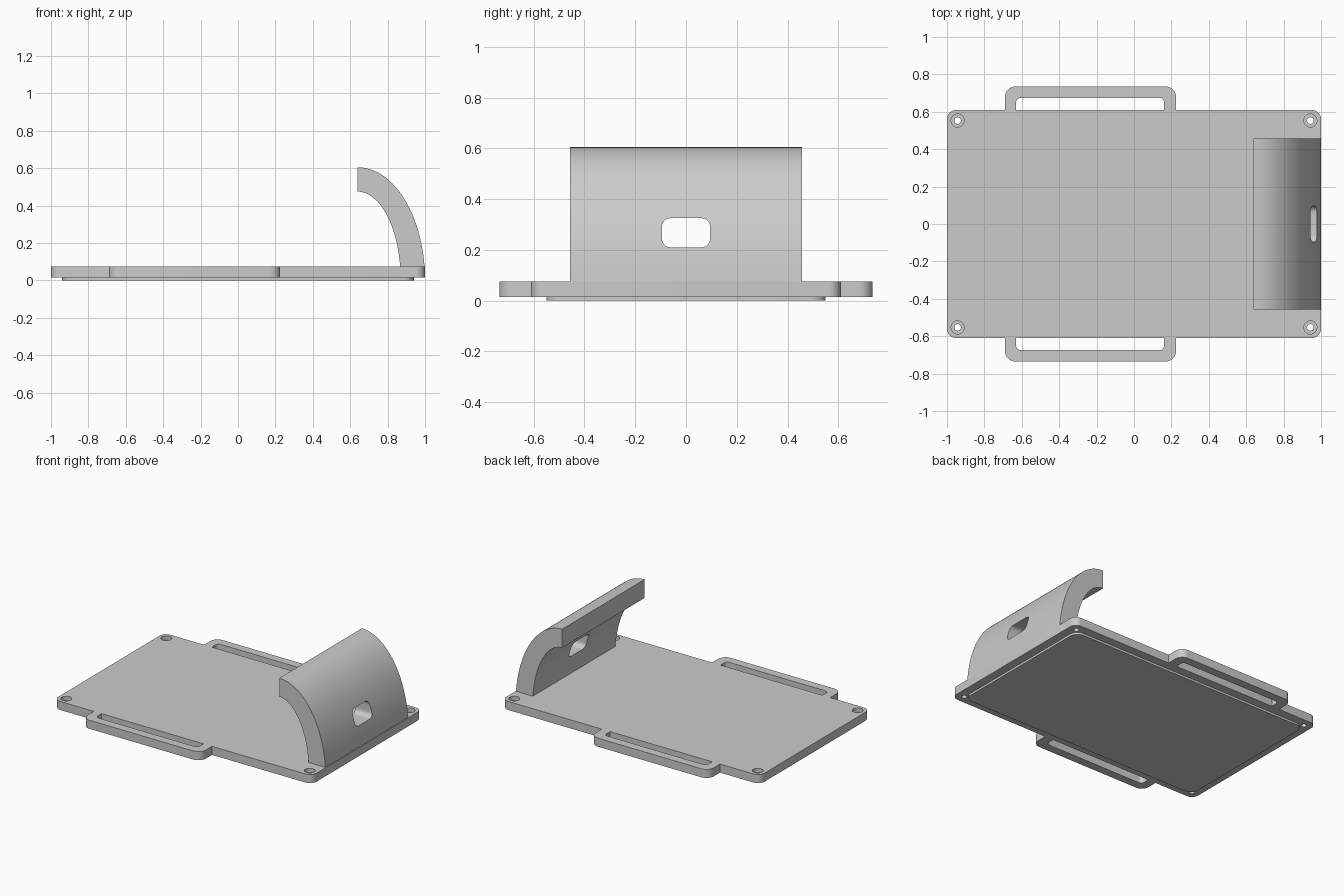
import bpy, bmesh
from math import sin, cos, asin, pi
from mathutils import Vector

if "Cube" in bpy.data.objects:
    bpy.data.objects.remove(bpy.data.objects["Cube"], do_unlink=True)

GREY = (0.6, 0.6, 0.6, 1)
grey = bpy.data.materials.new("plain grey")
grey.use_nodes = True
grey.diffuse_color = GREY
grey.node_tree.nodes["Principled BSDF"].inputs["Base Color"].default_value = GREY

PLATE_LOW, PLATE_TOP = 0.015, 0.075
HALF_X, HALF_Y = 1.0, 0.61


def fillet(corners, steps=8):
    """Outline from right-angled corners given as (a, b, radius)."""
    out = []
    for i, (a, b, r) in enumerate(corners):
        p = Vector((a, b))
        if r == 0:
            out.append(p)
            continue
        u = (Vector(corners[i - 1][:2]) - p).normalized()
        v = (Vector(corners[(i + 1) % len(corners)][:2]) - p).normalized()
        c = p + r * (u + v)
        for k in range(steps + 1):
            t = pi / 2 * k / steps
            out.append(c - r * (v * cos(t) + u * sin(t)))
    return out


def rectangle(a0, a1, b0, b1, r):
    return fillet([(a0, b0, r), (a1, b0, r), (a1, b1, r), (a0, b1, r)])


def circle(x, y, r, n=24):
    return [Vector((x + r * cos(2 * pi * k / n), y + r * sin(2 * pi * k / n))) for k in range(n)]


def prism(name, outline, low, high, axis="z"):
    """Extrude a flat outline along one axis."""
    place = {"x": lambda p, h: (h, p.x, p.y),
             "y": lambda p, h: (p.x, h, p.y),
             "z": lambda p, h: (p.x, p.y, h)}[axis]
    bm = bmesh.new()
    face = bm.faces.new([bm.verts.new(place(p, low)) for p in outline])
    moved = bmesh.ops.extrude_face_region(bm, geom=[face], use_keep_orig=True)
    shift = Vector(place(Vector((0, 0)), high - low))
    bmesh.ops.translate(bm, vec=shift,
                        verts=[v for v in moved["geom"] if isinstance(v, bmesh.types.BMVert)])
    bmesh.ops.recalc_face_normals(bm, faces=bm.faces)
    mesh = bpy.data.meshes.new(name)
    bm.to_mesh(mesh)
    bm.free()
    mesh.materials.append(grey)
    obj = bpy.data.objects.new(name, mesh)
    bpy.context.collection.objects.link(obj)
    return obj


def cut(obj, cutters):
    """Subtract the cutters, bake the result and discard them."""
    for c in cutters:
        mod = obj.modifiers.new("cut", "BOOLEAN")
        mod.operation, mod.solver, mod.object = "DIFFERENCE", "EXACT", c
    bpy.context.view_layer.update()
    baked = obj.evaluated_get(bpy.context.evaluated_depsgraph_get())
    mesh = bpy.data.meshes.new_from_object(baked)
    obj.modifiers.clear()
    obj.data = mesh
    for c in cutters:
        bpy.data.objects.remove(c, do_unlink=True)


# Base plate with a counterbored screw hole in each corner
plate = prism("base_plate", rectangle(-HALF_X, HALF_X, -HALF_Y, HALF_Y, 0.05),
              PLATE_LOW, PLATE_TOP)
holes = []
for x in (-0.943, 0.943):
    for y in (-0.553, 0.553):
        holes.append(prism("hole_cutter", circle(x, y, 0.018), -0.1, 0.2))
        holes.append(prism("counterbore_cutter", circle(x, y, 0.035), 0.045, 0.2))
cut(plate, holes)

# Thin raised panel underneath
panel = prism("bottom_panel", rectangle(-0.94, 0.94, -0.55, 0.55, 0.06), 0, PLATE_LOW)

# Strap loops on both long sides
loops = []
for side, s in (("back", 1), ("front", -1)):
    root, inner, outer = s * HALF_Y, s * 0.675, s * 0.735
    shape = fillet([(-0.69, root, 0), (-0.69, outer, 0.055), (0.225, outer, 0.055),
                    (0.225, root, 0), (0.16, root, 0), (0.16, inner, 0.025),
                    (-0.63, inner, 0.025), (-0.63, root, 0)])
    loops.append(prism(side + "_strap_loop", shape, PLATE_LOW, PLATE_TOP))


# Curved hook with elliptical faces and a rounded window
def ellipse_arc(width, height, n=32):
    start = asin(PLATE_TOP / height)
    angles = [start + (pi / 2 - start) * k / n for k in range(n + 1)]
    return [Vector((0.64 + width * cos(t), height * sin(t))) for t in angles]


hook = prism("curved_hook", ellipse_arc(0.36, 0.605) + ellipse_arc(0.23, 0.475)[::-1],
             -0.457, 0.457, "y")
cut(hook, [prism("window_cutter", rectangle(-0.095, 0.095, 0.21, 0.325, 0.035), 0.5, 1.2, "x")])

# Smooth the arcs, keep the edges crisp
bpy.ops.object.select_all(action="DESELECT")
for obj in [plate, panel, hook] + loops:
    obj.select_set(True)
bpy.context.view_layer.objects.active = plate
bpy.ops.object.shade_smooth_by_angle(angle=pi / 6)
